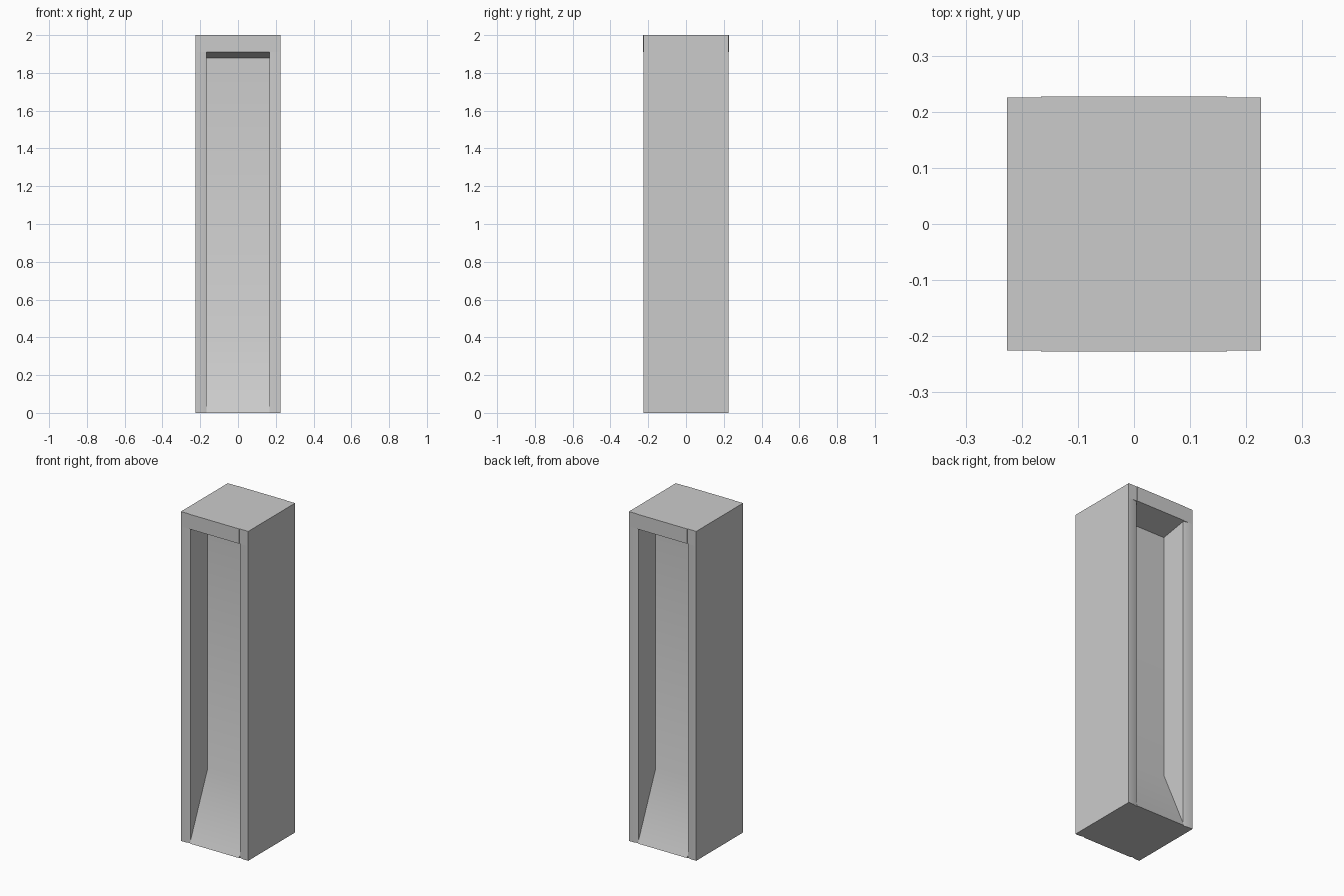
import bpy, math
from mathutils import Vector

if "Cube" in bpy.data.objects:
    bpy.data.objects.remove(bpy.data.objects["Cube"])


def prism(name, points, direction):
    """Extrude a closed planar outline along a vector."""
    n = len(points)
    low = [Vector(p) for p in points]
    verts = low + [p + Vector(direction) for p in low]
    faces = [tuple(range(n)), tuple(range(2 * n - 1, n - 1, -1))]
    faces += [(i, i + n, (i + 1) % n + n, (i + 1) % n) for i in range(n)]
    mesh = bpy.data.meshes.new(name)
    mesh.from_pydata(verts, [], faces)
    obj = bpy.data.objects.new(name, mesh)
    bpy.context.collection.objects.link(obj)
    bpy.ops.object.select_all(action='DESELECT')
    obj.select_set(True)
    bpy.context.view_layer.objects.active = obj
    # consistent outward normals
    bpy.ops.object.mode_set(mode='EDIT')
    bpy.ops.mesh.select_all(action='SELECT')
    bpy.ops.mesh.normals_make_consistent(inside=False)
    bpy.ops.object.mode_set(mode='OBJECT')
    bpy.ops.object.shade_smooth_by_angle(angle=math.radians(30))
    return obj


H = 0.226      # half width of the pillar
JAMB = 0.166   # half width of the niches
TOP = 1.91     # underside of the lintel

# Core: sloping sill, back wall, sloping ceiling and lintel, on front and back
half = [(0.225, 0.0), (0.054, 0.39), (0.054, 1.88), (0.227, TOP), (0.227, 2.0)]
outline = half + [(-y, z) for y, z in reversed(half)]
prism("niche_core", [(-JAMB, y, z) for y, z in outline], (2 * JAMB, 0, 0))

for s, side in ((-1, "left"), (1, "right")):
    # Side pier, with its inner edges eased towards the niches
    pier = [(H, 0.225), (0.195, 0.225), (JAMB, 0.218)]
    pier += [(x, -y) for x, y in reversed(pier)]
    prism(side + "_pier", [(s * x, y, 0) for x, y in pier], (0, 0, TOP))
    # Square block finishing the pier beside the lintel
    block = [(H, 0.225), (JAMB, 0.225), (JAMB, -0.225), (H, -0.225)]
    prism(side + "_cap_block", [(s * x, y, TOP) for x, y in block], (0, 0, 2 - TOP))
